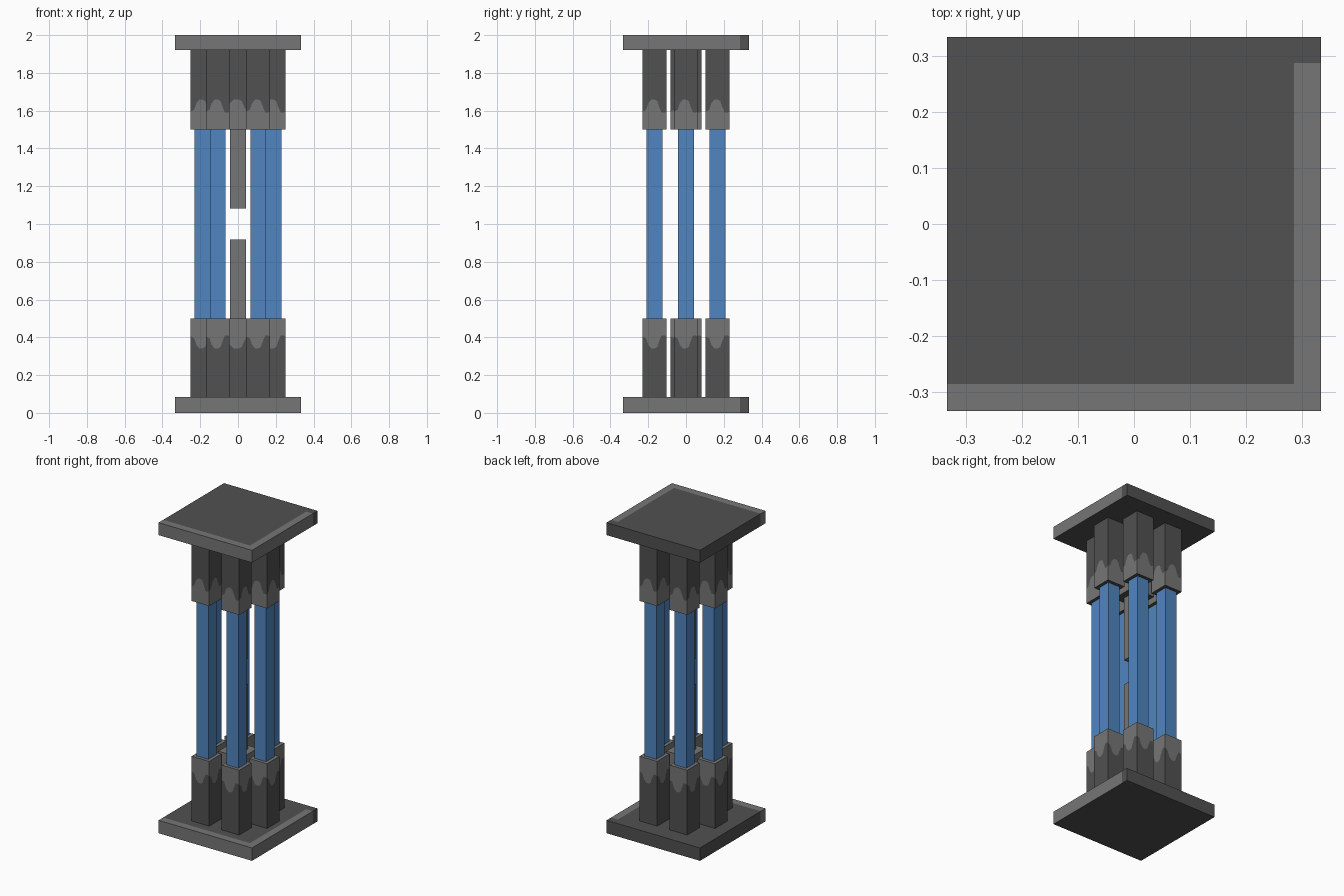
import bpy, bmesh

if "Cube" in bpy.data.objects:
    bpy.data.objects.remove(bpy.data.objects["Cube"])


def material(name, rgb):
    m = bpy.data.materials.new(name)
    m.diffuse_color = (*rgb, 1)
    m.use_nodes = True
    m.node_tree.nodes["Principled BSDF"].inputs["Base Color"].default_value = m.diffuse_color
    return m


DARK = material("dark grey", (0.082, 0.082, 0.082))
LIGHT = material("light grey", (0.18, 0.18, 0.18))
BLUE = material("blue", (0.08, 0.235, 0.53))


def finish(bm, name, mats):
    bmesh.ops.recalc_face_normals(bm, faces=bm.faces)
    mesh = bpy.data.meshes.new(name)
    bm.to_mesh(mesh)
    bm.free()
    for m in mats:
        mesh.materials.append(m)
    ob = bpy.data.objects.new(name, mesh)
    bpy.context.collection.objects.link(ob)
    return ob


def box_bm(x, y, half, z0, z1):
    bm = bmesh.new()
    bmesh.ops.create_cube(bm, size=1)
    for v in bm.verts:
        v.co = (x + v.co.x * 2 * half, y + v.co.y * 2 * half,
                (z0 + z1) / 2 + v.co.z * (z1 - z0))
    return bm


# Square end plate, with a worn light border along the front and right edges
def plate(name, z0, z1):
    bm = box_bm(0, 0, 0.333, z0, z1)
    for co, no in (((0.285, 0, 0), (1, 0, 0)), ((0, -0.285, 0), (0, 1, 0)),
                   ((0, 0.287, 0), (0, 1, 0))):
        geom = bm.verts[:] + bm.edges[:] + bm.faces[:]
        bmesh.ops.bisect_plane(bm, geom=geom, plane_co=co, plane_no=no)
    bm.normal_update()
    for f in bm.faces:
        c = f.calc_center_median()
        worn = c.y < -0.285 or (c.x > 0.285 and c.y < 0.287)
        f.material_index = int(worn and f.normal.z > -0.5)
    finish(bm, name, (DARK, LIGHT))


# Wavy paint line along one side: fraction of the width, height
WAVE = ((0, 0.405), (0.15, 0.395), (0.24, 0.36), (0.36, 0.342), (0.5, 0.34),
        (0.62, 0.35), (0.70, 0.38), (0.80, 0.41), (0.92, 0.41))


# Square socket, dark near the plate and light beyond the wavy line
def socket(name, x, y, half, top):
    bm = bmesh.new()
    corners = ((-1, -1), (1, -1), (1, 1), (-1, 1))
    rings = ([], [], [])
    for i, (ax, ay) in enumerate(corners):
        bx, by = corners[(i + 1) % 4]
        for t, wave in WAVE:
            px = x + half * (ax + (bx - ax) * t)
            py = y + half * (ay + (by - ay) * t)
            for ring, z in zip(rings, (0.08, wave, 0.5)):
                ring.append(bm.verts.new((px, py, 2 - z if top else z)))
    n = len(rings[0])
    for level in range(2):
        lo, hi = rings[level], rings[level + 1]
        for i in range(n):
            j = (i + 1) % n
            f = bm.faces.new((lo[i], lo[j], hi[j], hi[i]))
            f.material_index = level
    bm.faces.new(rings[0][::-1])
    bm.faces.new(rings[2]).material_index = 0 if top else 1
    finish(bm, name, (DARK, LIGHT))


plate("base_plate", 0, 0.083)
plate("top_plate", 1.92, 2)

# Six blue columns in a hexagon, each held by a lower and an upper socket
spots = [(sx * 0.188, 0) for sx in (-1, 1)]
spots += [(sx * 0.107, sy * 0.167) for sx in (-1, 1) for sy in (-1, 1)]
for x, y in spots:
    finish(box_bm(x, y, 0.0415, 0.49, 1.51), "column", (BLUE,))
    socket("lower_socket", x, y, 0.0625, False)
    socket("upper_socket", x, y, 0.0625, True)

# Central sockets and the two short rods that face each other
socket("lower_centre_socket", 0, 0, 0.083, False)
socket("upper_centre_socket", 0, 0, 0.083, True)
finish(box_bm(0, 0, 0.0415, 0.49, 0.918), "lower_rod", (LIGHT,))
finish(box_bm(0, 0, 0.0415, 1.082, 1.51), "upper_rod", (LIGHT,))
